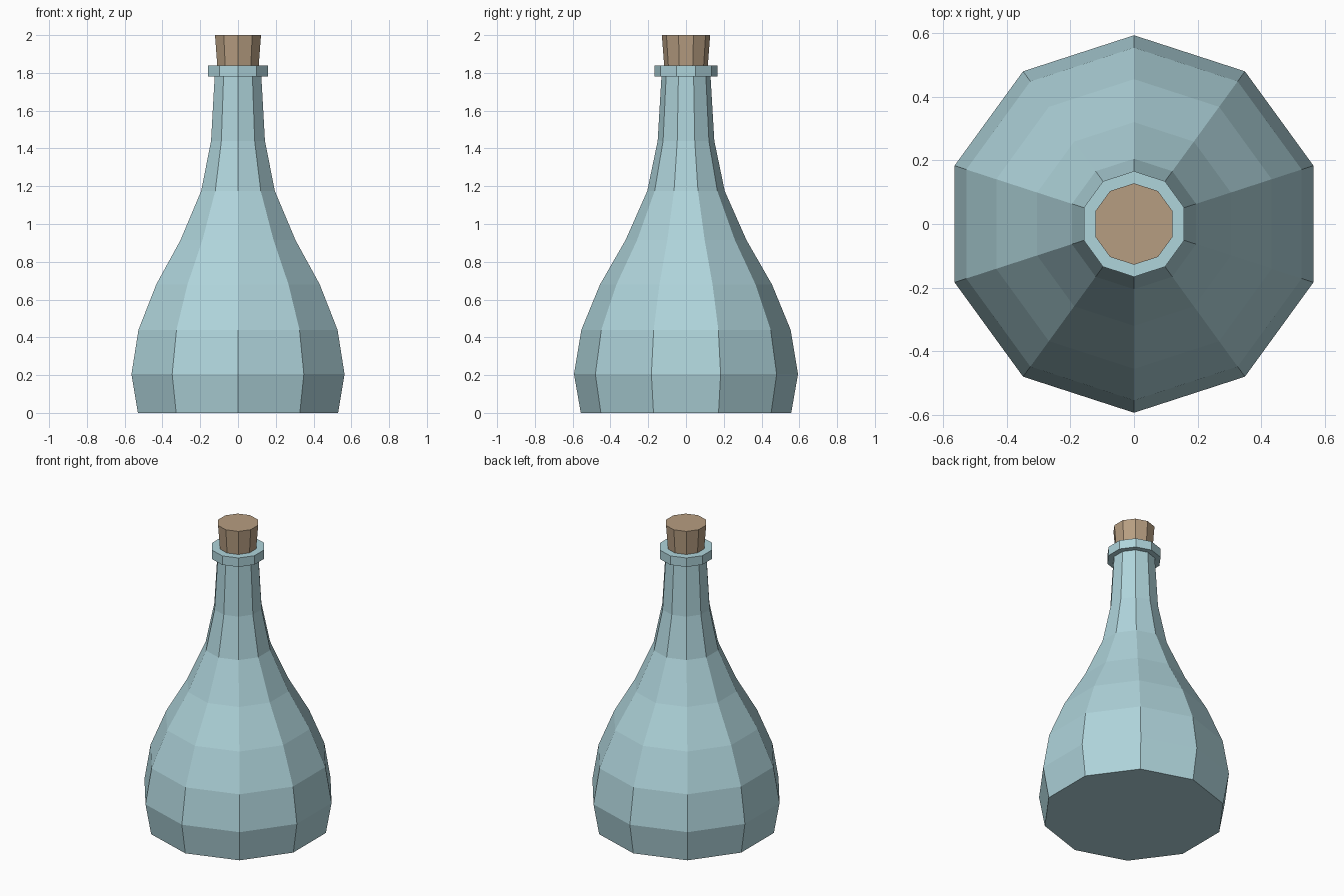
import bpy, bmesh, math

if "Cube" in bpy.data.objects:
    bpy.data.objects.remove(bpy.data.objects["Cube"])

SIDES = 10


def material(name, rgb):
    m = bpy.data.materials.new(name)
    m.diffuse_color = (*rgb, 1)
    m.use_nodes = True
    m.node_tree.nodes["Principled BSDF"].inputs["Base Color"].default_value = m.diffuse_color
    return m


def lathe(name, profile, mat):
    """Closed ten-sided turned solid from (radius, z) pairs, a corner facing front."""
    bm = bmesh.new()
    rings = []
    for r, z in profile:
        angles = [math.pi / 2 + math.tau * i / SIDES for i in range(SIDES)]
        rings.append([bm.verts.new((r * math.cos(a), r * math.sin(a), z)) for a in angles])
    for low, high in zip(rings, rings[1:]):
        for i in range(SIDES):
            j = (i + 1) % SIDES
            bm.faces.new((low[i], low[j], high[j], high[i]))
    bm.faces.new(rings[0][::-1])
    bm.faces.new(rings[-1])
    bmesh.ops.recalc_face_normals(bm, faces=bm.faces)
    mesh = bpy.data.meshes.new(name)
    bm.to_mesh(mesh)
    bm.free()
    mesh.materials.append(mat)
    obj = bpy.data.objects.new(name, mesh)
    bpy.context.collection.objects.link(obj)
    return obj


glass = material("glass", (0.43, 0.66, 0.71))
cork = material("cork", (0.47, 0.34, 0.22))

# Bottle body, neck and projecting lip
lathe("bottle", [
    (0.557, 0), (0.593, 0.205), (0.554, 0.44), (0.455, 0.68), (0.32, 0.915),
    (0.205, 1.175), (0.15, 1.44), (0.13, 1.78), (0.166, 1.78), (0.166, 1.84),
], glass)

# Tapered stopper, its foot just inside the lip
lathe("stopper", [(0.114, 1.82), (0.128, 2.0)], cork)
